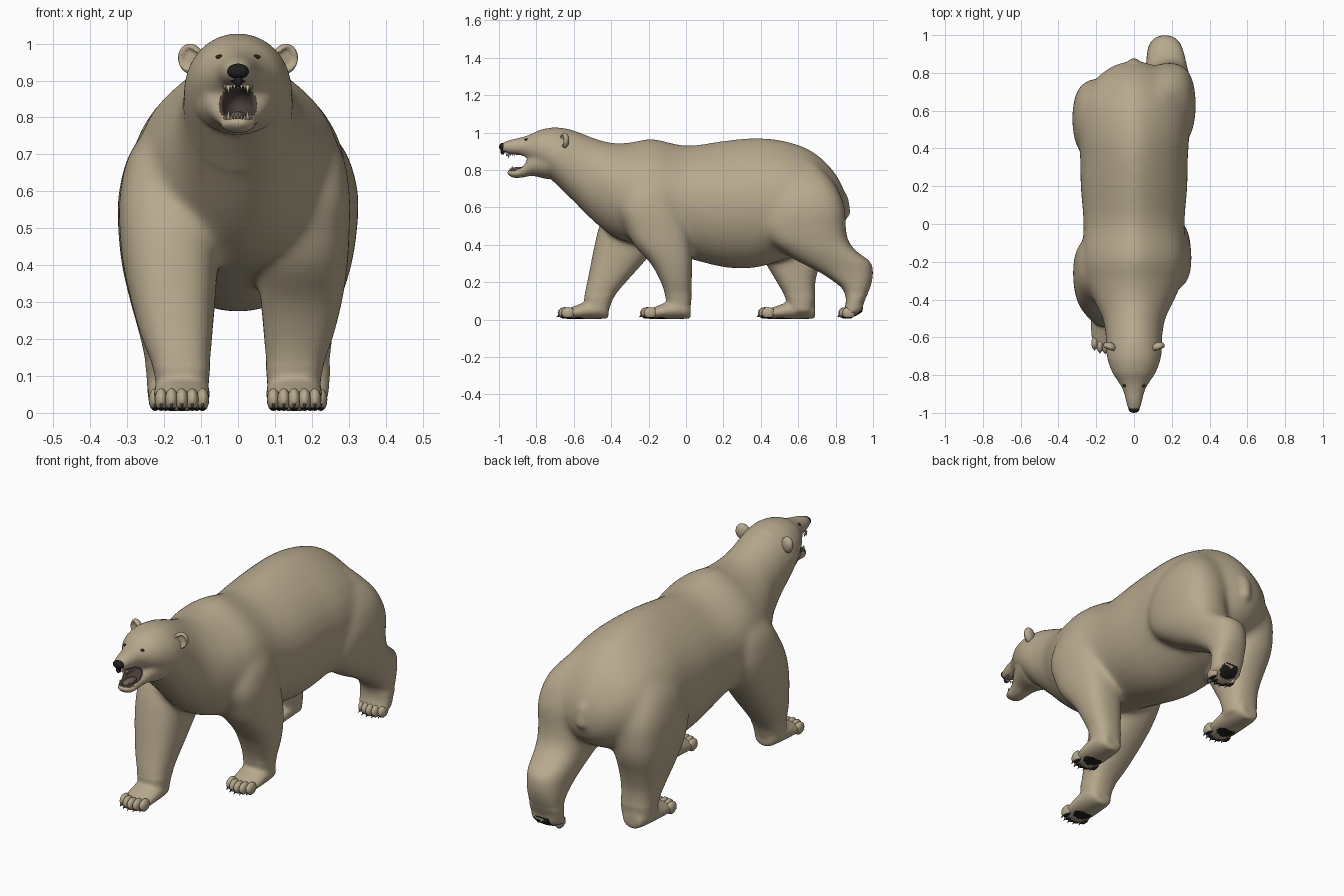
import bpy
import bmesh
from math import sin, cos, pi
from mathutils import Matrix, Vector
from mathutils.bvhtree import BVHTree

if "Cube" in bpy.data.objects:
    bpy.data.objects.remove(bpy.data.objects["Cube"])


def material(name, rgb):
    mat = bpy.data.materials.new(name)
    mat.use_nodes = True
    mat.diffuse_color = (*rgb, 1)
    shader = mat.node_tree.nodes["Principled BSDF"]
    shader.inputs["Base Color"].default_value = (*rgb, 1)
    shader.inputs["Roughness"].default_value = 0.8
    return mat


FUR = material("fur", (0.48, 0.398, 0.27))
BLACK = material("black_skin", (0.015, 0.014, 0.014))
LINING = material("mouth_lining", (0.07, 0.05, 0.042))
TONGUE = material("tongue_pink", (0.17, 0.125, 0.105))
TOOTH = material("tooth_ivory", (0.55, 0.47, 0.34))
CLAW = material("claw_brown", (0.09, 0.07, 0.05))
EYE = material("eye_brown", (0.03, 0.018, 0.012))


def finish(name, bm, *mats):
    bmesh.ops.recalc_face_normals(bm, faces=bm.faces)
    mesh = bpy.data.meshes.new(name)
    bm.to_mesh(mesh)
    bm.free()
    for mat in mats:
        mesh.materials.append(mat)
    mesh.shade_smooth()
    obj = bpy.data.objects.new(name, mesh)
    bpy.context.collection.objects.link(obj)
    return obj


def blob(bm, center, radii, segments=20):
    matrix = Matrix.Translation(center) @ Matrix.Diagonal((*radii, 1))
    return bmesh.ops.create_uvsphere(bm, u_segments=segments, v_segments=segments // 2,
                                     radius=1, matrix=matrix)["verts"]


def spike(bm, base, direction, radius, length):
    direction = Vector(direction).normalized()
    matrix = (Matrix.Translation(Vector(base) + direction * length / 2)
              @ direction.to_track_quat("Z", "Y").to_matrix().to_4x4())
    bmesh.ops.create_cone(bm, cap_ends=True, segments=8, radius1=radius,
                          radius2=radius * 0.15, depth=length, matrix=matrix)


def smooth_rows(rows, steps=4):
    """Catmull-Rom interpolation between the given sections."""
    rows = [Vector(r) for r in rows]
    padded = [rows[0]] + rows + [rows[-1]]
    for a, b, c, d in zip(padded, padded[1:], padded[2:], padded[3:]):
        for i in range(steps):
            t = i / steps
            yield (b * 2 + (c - a) * t + (a * 2 - b * 5 + c * 4 - d) * t**2
                   + (b * 3 - a - c * 3 + d) * t**3) / 2
    yield rows[-1]


def loft(bm, rows, place, sides=32):
    """place(row, c, s) gives the ring point for cosine c and sine s."""
    rings = [[bm.verts.new(place(row, cos(2 * pi * i / sides), sin(2 * pi * i / sides)))
              for i in range(sides)] for row in smooth_rows(rows)]
    for lower, upper in zip(rings, rings[1:]):
        for i in range(sides):
            j = (i + 1) % sides
            bm.faces.new((lower[i], lower[j], upper[j], upper[i]))
    bm.faces.new(rings[0][::-1])
    bm.faces.new(rings[-1])


def along_y(x=0, taper=0):
    # rows: y, bottom, top, half width; taper narrows the back behind the neck
    def place(r, c, s):
        narrow = taper * min(1, max(0, 3 * (r[0] + .6))) * max(s, 0) ** 3
        return (x + r[3] * c * (1 - narrow), r[0], (r[1] + r[2]) / 2 + (r[2] - r[1]) / 2 * s)
    return place


def upright(side):
    # rows: z, front, back, outer x; sections are slightly squared
    def place(r, c, s):
        c, s = (v * (1.15 - .15 * v * v) for v in (c, s))
        inner = 0.085 - 0.08 * r[0]
        x = (inner + r[3]) / 2 + (r[3] - inner) / 2 * c
        return (side * x, (r[1] + r[2]) / 2 + (r[2] - r[1]) / 2 * s, r[0])
    return place


# Torso, neck, skull and muzzle
bm = bmesh.new()
loft(bm, [(-.985, .90, .945, .03), (-.94, .885, .962, .043), (-.88, .875, .975, .058),
          (-.83, .84, .992, .087), (-.78, .80, 1.015, .118), (-.70, .73, 1.028, .144),
          (-.6, .63, 1.013, .15), (-.5, .53, .975, .167), (-.4, .45, .947, .215),
          (-.3, .41, .948, .255), (-.18, .38, .968, .275), (0, .33, .932, .268),
          (.2, .28, .957, .283), (.35, .275, .972, .286), (.5, .31, .962, .293),
          (.65, .37, .915, .27), (.76, .42, .83, .21), (.83, .48, .73, .125),
          (.855, .54, .65, .06)], along_y(taper=.35))

# Lower jaw
loft(bm, [(-.955, .775, .80, .024), (-.92, .757, .805, .046), (-.87, .76, .84, .056),
          (-.82, .768, .90, .085), (-.74, .75, .95, .12)], along_y())

# Legs
loft(bm, [(.04, -.10, .02, .22), (.12, -.11, .03, .23), (.2, -.135, .032, .258),
          (.3, -.19, .034, .283), (.4, -.28, .03, .298), (.5, -.33, .01, .303),
          (.6, -.36, -.02, .303), (.72, -.32, -.05, .275), (.84, -.25, -.1, .17)], upright(1))
loft(bm, [(.04, -.53, -.415, .22), (.12, -.545, -.385, .23), (.2, -.53, -.32, .262),
          (.3, -.51, -.23, .29), (.4, -.49, -.15, .312), (.5, -.465, -.09, .322),
          (.6, -.42, -.06, .32), (.72, -.35, -.07, .285), (.84, -.25, -.1, .17)], upright(-1))
loft(bm, [(.04, .84, .935, .245), (.1, .855, .955, .25), (.16, .84, .982, .252),
          (.21, .78, .998, .258), (.26, .70, 1.002, .265), (.31, .60, .99, .28),
          (.36, .52, .92, .297), (.42, .44, .87, .312), (.5, .4, .855, .323),
          (.6, .42, .85, .325), (.72, .47, .8, .285), (.84, .52, .7, .17)], upright(1))
loft(bm, [(.04, .55, .68, .245), (.12, .53, .692, .25), (.2, .485, .692, .265),
          (.3, .425, .72, .292), (.4, .37, .76, .315), (.5, .34, .77, .325),
          (.6, .36, .76, .323), (.72, .4, .71, .285), (.84, .45, .65, .17)], upright(-1))

# Feet: centre x, toe y, heel y, heel lift
PAWS = {"front_left": (.152, -.25, .025, 0), "front_right": (-.152, -.69, -.415, 0),
        "hind_left": (.168, .81, .945, .04), "hind_right": (-.168, .38, .69, 0)}
for x, toe, heel, lift in PAWS.values():
    start, size = toe + .035, heel - toe - .035
    loft(bm, [(start + t * size, .004 + lift * t * t, top, half) for t, top, half in
              [(0, .05, .058), (.25, .073, .074), (.55, .1, .077),
               (.85, .11, .07), (1, .085, .048)]], along_y(x))

# Tail
blob(bm, (0, .838, .615), (.042, .036, .07))
blob(bm, (0, .856, .578), (.03, .026, .036))

# Merge into one skin and hollow the mouth
raw = finish("bear_body_raw", bm, FUR)
MOUTH, MOUTH_SIZE = Vector((0, -.885, .837)), (.047, .085, .046)
bm = bmesh.new()
blob(bm, MOUTH, MOUTH_SIZE, 32)
cutter = finish("mouth_cutter", bm, FUR)
cutter.hide_render = True
remesh = raw.modifiers.new("skin", "REMESH")
remesh.mode = "VOXEL"
remesh.voxel_size = 0.009
cut = raw.modifiers.new("mouth", "BOOLEAN")
cut.operation = "DIFFERENCE"
cut.object = cutter
graph = bpy.context.evaluated_depsgraph_get()
baked = bpy.data.meshes.new_from_object(raw.evaluated_get(graph))
bm = bmesh.new()
bm.from_mesh(baked)
bpy.data.objects.remove(raw)
bpy.data.objects.remove(cutter)
bpy.data.meshes.remove(baked)


def relax(verts, rounds):
    for _ in range(rounds):
        bmesh.ops.smooth_vert(bm, verts=verts, factor=0.5, use_axis_x=True,
                              use_axis_y=True, use_axis_z=True)


def on_tail(p):
    return p.y > .8 and abs(p.x) < .055 and .53 < p.z < .69


relax(bm.verts[:], 5)
relax([v for v in bm.verts if v.co.y > -.62 and v.co.z > .13 and not on_tail(v.co)], 28)
relax([v for v in bm.verts if on_tail(v.co)], 5)
bm.normal_update()

# Paint mouth lining, upper lip and sole pads by region
for face in bm.faces:
    p = face.calc_center_median()
    face.material_index = 0
    if sum(((a - b) / r) ** 2 for a, b, r in zip(p, MOUTH, MOUTH_SIZE)) < 1.3:
        face.material_index = 2
    elif p.y < -.962 and .86 < p.z < .9:
        face.material_index = 1
    elif p.z < .08:
        for x, toe, heel, lift in PAWS.values():
            middle = toe + .045 + .25 * (heel - toe) + lift
            oval = ((p.x - x) / .05) ** 2 + ((p.y - middle) / .036) ** 2
            if oval < 1 and face.normal.z < -.4 + lift * 8:
                face.material_index = 1
skin = BVHTree.FromBMesh(bm)
finish("bear_body", bm, FUR, BLACK, LINING)

# Toes with dark undersides, and claws
for name, (x, toe, heel, lift) in PAWS.items():
    toes, claws = bmesh.new(), bmesh.new()
    for i in range(-2, 3):
        tx, ty = x + i * .028, toe + .04 + .005 * i * i
        blob(toes, (tx, ty, .036), (.018, .036, .031), 16)
        spike(claws, (tx, ty - .026, .026), (0, -1, -.8), .006, .02)
    for face in toes.faces:
        face.material_index = int(face.calc_center_median().z < .016)
    finish(name + "_toes", toes, FUR, BLACK)
    finish(name + "_claws", claws, CLAW)

# Ears with a hollow front, and eyes set on the skin
for name, side in (("left", 1), ("right", -1)):
    bm = bmesh.new()
    for v in blob(bm, (0, 0, 0), (1, 1, 1), 28):
        if v.co.y < 0 and v.co.x ** 2 + v.co.z ** 2 < .5:
            v.co.y *= -.1
    turn = Matrix.Rotation(side * .35, 4, "Z") @ Matrix.Rotation(side * .3, 4, "Y")
    bmesh.ops.transform(bm, verts=bm.verts, matrix=Matrix.Translation((side * .127, -.65, .958))
                        @ turn @ Matrix.Diagonal((.036, .024, .042, 1)))
    finish(name + "_ear", bm, FUR)
    spot = skin.ray_cast(Vector((side * .05, -2, .964)), Vector((0, 1, 0)))[0]
    bm = bmesh.new()
    blob(bm, spot or (side * .05, -.83, .964), (.011, .008, .006))
    finish(name + "_eye", bm, EYE)

# Nose pad
bm = bmesh.new()
blob(bm, (0, -.978, .925), (.03, .022, .021))
blob(bm, (0, -.98, .9), (.012, .012, .018))
finish("nose", bm, BLACK)

# Tongue
bm = bmesh.new()
blob(bm, (0, -.89, .803), (.022, .05, .014))
finish("tongue", bm, TONGUE)

# Teeth in two arches, with longer canines
for name, y, z, way in (("upper_teeth", -.918, .888, -1), ("lower_teeth", -.9, .795, 1)):
    bm = bmesh.new()
    for i in range(-6, 7):
        a = i * .26
        canine = abs(i) == 3
        spike(bm, (.037 * sin(a), y - .042 * cos(a), z), (0, 0, way),
              .006 if canine else .0045, .026 if canine else .014)
    finish(name, bm, TOOTH)
